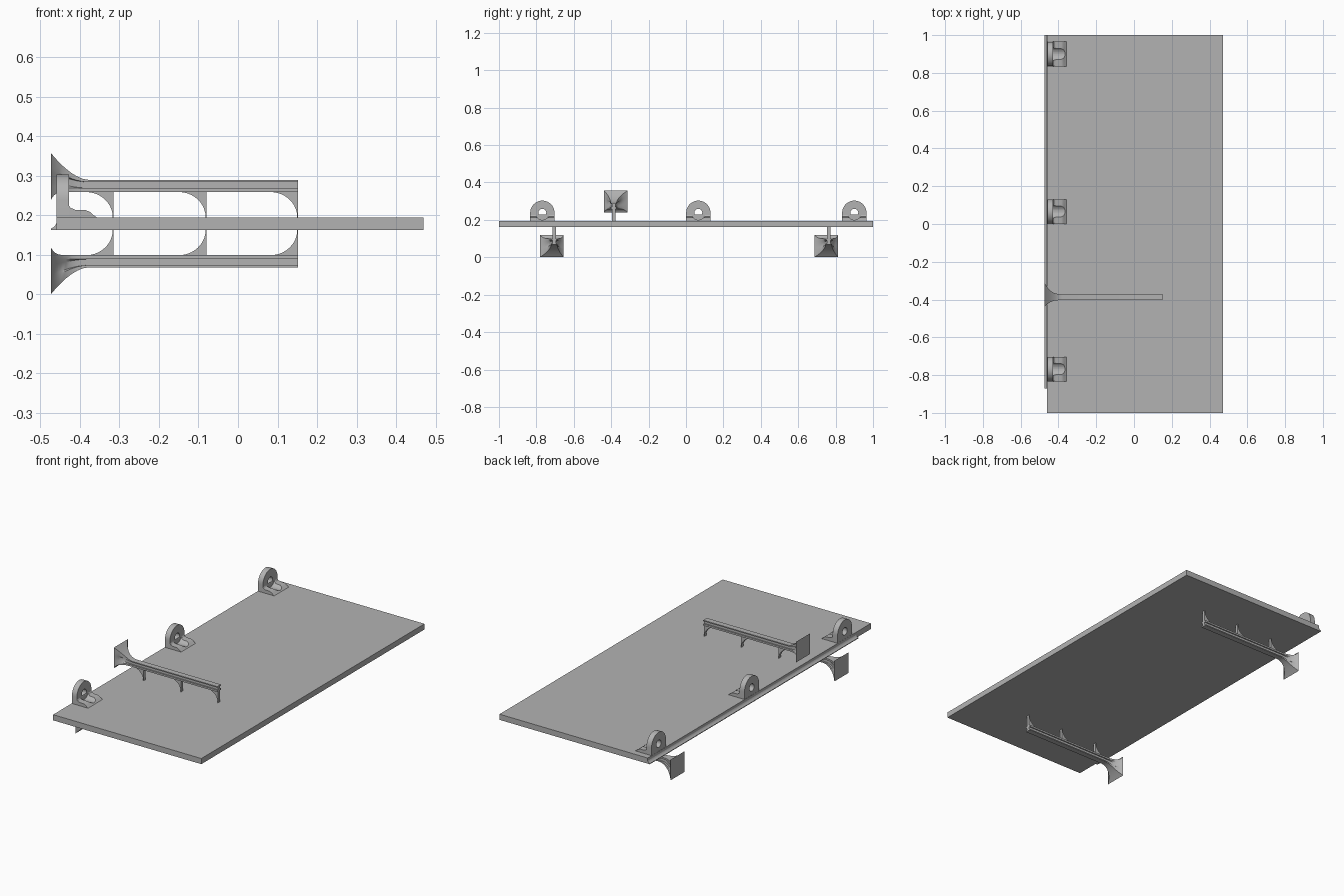
import bpy
import bmesh
import math

cube = bpy.data.objects.get("Cube")
if cube:
    bpy.data.objects.remove(cube, do_unlink=True)

grey = bpy.data.materials.new("plain_grey")
grey.use_nodes = True
colour = (0.45, 0.45, 0.45, 1)
grey.diffuse_color = colour
grey.node_tree.nodes["Principled BSDF"].inputs["Base Color"].default_value = colour


def finish(name, bm, smooth=False):
    bmesh.ops.recalc_face_normals(bm, faces=bm.faces)
    mesh = bpy.data.meshes.new(name)
    bm.to_mesh(mesh)
    bm.free()
    mesh.materials.append(grey)
    obj = bpy.data.objects.new(name, mesh)
    bpy.context.collection.objects.link(obj)
    bpy.ops.object.select_all(action="DESELECT")
    obj.select_set(True)
    bpy.context.view_layer.objects.active = obj
    if smooth:
        bpy.ops.object.shade_smooth_by_angle(angle=math.radians(30))
    return obj


def loft(name, rings, smooth=False):
    """Join equal-length rings of points and cap both ends."""
    bm = bmesh.new()
    loops = [[bm.verts.new(p) for p in ring] for ring in rings]
    n = len(loops[0])
    for a, b in zip(loops, loops[1:]):
        for i in range(n):
            j = (i + 1) % n
            bm.faces.new((a[i], a[j], b[j], b[i]))
    bm.faces.new(loops[0])
    bm.faces.new(loops[-1])
    return finish(name, bm, smooth)


def extrude_y(name, profile, y0, y1, smooth=True):
    return loft(name, [[(x, y, z) for x, z in profile] for y in (y0, y1)], smooth)


def drill(obj, x0, x1, y, z, radius):
    """Cut a round channel along x."""
    ring = [(y + radius * math.cos(i * math.tau / 32),
             z + radius * math.sin(i * math.tau / 32)) for i in range(32)]
    cutter = loft("cutter", [[(x, *p) for p in ring] for x in (x0, x1)])
    cutter.hide_render = True
    mod = obj.modifiers.new("cut", "BOOLEAN")
    mod.operation = "DIFFERENCE"
    mod.solver = "EXACT"
    mod.object = cutter
    bpy.context.view_layer.objects.active = obj
    bpy.ops.object.modifier_apply(modifier=mod.name)
    bpy.data.objects.remove(cutter, do_unlink=True)


# Flat panel and the small lip along its edge
LOW, TOP = 0.163, 0.195
MID = (LOW + TOP) / 2
extrude_y("panel", [(-0.46, LOW), (0.47, LOW), (0.47, TOP), (-0.46, TOP)], -1, 1, False)
extrude_y("edge_lip", [(-0.459, LOW), (-0.473, LOW), (-0.473, 0.167), (-0.467, 0.17),
                       (-0.462, 0.175), (-0.459, 0.182)], -0.87, 1)

# Pierced lugs with a grooved foot
RADIUS, HOLE_Z = 0.065, 0.238
foot_profile = [(-0.43, 0.193), (-0.43, 0.228), (-0.424, 0.219), (-0.412, 0.214),
                (-0.385, 0.213), (-0.374, 0.208), (-0.364, 0.199), (-0.355, 0.193)]
for k, y in enumerate((-0.768, 0.066, 0.9)):
    arch = [(y + RADIUS * math.cos(i * math.pi / 24),
             HOLE_Z + RADIUS * math.sin(i * math.pi / 24)) for i in range(25)]
    arch += [(y - RADIUS, 0.193), (y + RADIUS, 0.193)]
    lug = loft(f"lug_{k + 1}", [[(x, *p) for p in arch] for x in (-0.459, -0.428)], True)
    drill(lug, -0.5, -0.4, y, HOLE_Z, 0.021)
    foot = extrude_y(f"lug_foot_{k + 1}", foot_profile, y - RADIUS, y + RADIUS)
    drill(foot, -0.428, -0.3, y, HOLE_Z, 0.038)


def bracket(name, y, side):
    """Rail with a flared end pad; side is 1 above the panel, -1 below."""
    def place(x, dy, z):
        return (x, y + side * dy, MID + side * (z - MID))

    # Grooved rail section: width, width direction, height, pad height
    half = [(0.016, 0.259, 0.24), (0.016, 0.269, 0.275), (0.009, 0.269, 0.285),
            (0.009, 0.284, 0.31), (0.016, 0.284, 0.32), (0.016, 0.29, 0.357)]
    section = [(w, z, 1, p) for w, z, p in half]
    section += [(-w, z, -1, p) for w, z, p in reversed(half)]
    rings = [[place(0.152, w, z) for w, z, s, p in section]]
    for u in (0, 0.15, 0.3, 0.45, 0.6, 0.7, 0.8, 0.87, 0.93, 0.97, 1):
        ring = []
        for w, z, s, p in section:
            spread = u ** 3
            rise = u ** 1.7 if p > 0.28 else u ** 10
            ring.append(place(-0.38 - 0.093 * u,
                              w + (0.063 * s + 0.012 - w) * spread,
                              z + (p - z) * rise))
        rings.append(ring)
    loft(name + "_rail", rings, True)

    # Curved gussets that hold the rail off the panel
    for k, x in enumerate((-0.315, -0.08, 0.152)):
        profile = [(x, 0.262), (x, 0.193), (x - 0.002, 0.193)]
        profile += [(x - 0.002 - 0.068 * (1 - math.cos(a)), 0.195 + 0.064 * math.sin(a))
                    for a in (i * math.pi / 20 for i in range(1, 11))]
        profile.append((x - 0.07, 0.262))
        rings = [[place(px, dy, pz) for px, pz in profile] for dy in (-0.009, 0.009)]
        loft(f"{name}_gusset_{k + 1}", rings, True)


bracket("upper_bracket", -0.387, 1)
bracket("lower_front_bracket", -0.705, -1)
bracket("lower_back_bracket", 0.763, -1)
